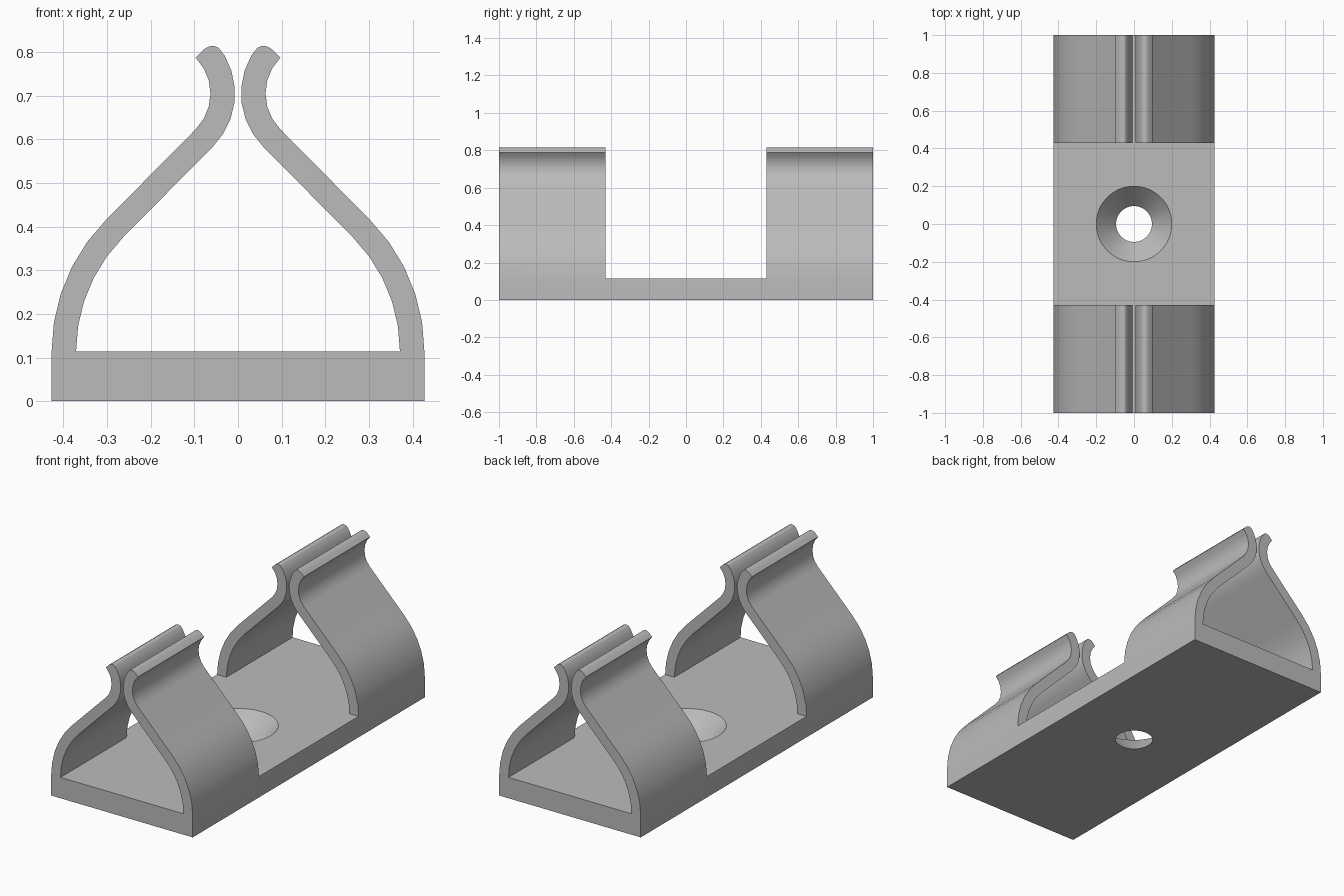
import bpy, bmesh
from math import sin, cos, radians

if "Cube" in bpy.data.objects:
    bpy.data.objects.remove(bpy.data.objects["Cube"])

HALF_W, BASE_H, WALL = 0.427, 0.114, 0.056
GAP_HALF, LIP_R, LIP_Z = 0.007, 0.116, 0.705
LIP_X = GAP_HALF + WALL + LIP_R

grey = bpy.data.materials.new("plain grey")
grey.use_nodes = True
grey.diffuse_color = (0.5, 0.5, 0.5, 1)
grey.node_tree.nodes["Principled BSDF"].inputs["Base Color"].default_value = (0.5, 0.5, 0.5, 1)


def arc(cx, cz, r, start, end, steps):
    angles = [radians(start + (end - start) * i / steps) for i in range(steps + 1)]
    return [(cx + r * cos(a), cz + r * sin(a)) for a in angles]


def new_object(name, bm):
    bmesh.ops.recalc_face_normals(bm, faces=bm.faces)
    mesh = bpy.data.meshes.new(name)
    bm.to_mesh(mesh)
    bm.free()
    mesh.materials.append(grey)
    obj = bpy.data.objects.new(name, mesh)
    bpy.context.collection.objects.link(obj)
    return obj


# Right half of the clip section: outer wall, curled lip, rounded tip, inner wall
half = [(HALF_W, 0)]
half += arc(0, BASE_H, HALF_W, 0, 45, 5)
half += arc(LIP_X, LIP_Z, LIP_R, 225, 135, 6)
half += [(0.077, 0.807), (0.066, 0.813), (0.056, 0.814), (0.045, 0.81), (0.036, 0.799)]
half += arc(LIP_X, LIP_Z, LIP_R + WALL, 150, 225, 6)
half += arc(0, BASE_H, HALF_W - WALL, 45, 0, 5)
section = half + [(-x, z) for x, z in reversed(half)]

# Extrude the section along the full length
bm = bmesh.new()
face = bm.faces.new([bm.verts.new((x, -1, z)) for x, z in section])
result = bmesh.ops.extrude_face_region(bm, geom=[face])
ends = [v for v in result["geom"] if isinstance(v, bmesh.types.BMVert)]
bmesh.ops.translate(bm, verts=ends, vec=(0, 2, 0))
clip = new_object("spring_clip", bm)

# Cutter for the open middle between the two pairs of arms
bm = bmesh.new()
bmesh.ops.create_cube(bm, size=1)
bmesh.ops.scale(bm, verts=bm.verts, vec=(1.2, 0.86, 1))
bmesh.ops.translate(bm, verts=bm.verts, vec=(0, 0, BASE_H + 0.5))
gap_cutter = new_object("middle_gap_cutter", bm)

# Cutter for the countersunk screw hole, slightly longer than the base is thick
SLOPE, OVER = (0.2 - 0.095) / BASE_H, 0.02
bm = bmesh.new()
bmesh.ops.create_cone(bm, cap_ends=True, segments=48, radius1=0.095 - SLOPE * OVER,
                      radius2=0.2 + SLOPE * OVER, depth=BASE_H + 2 * OVER)
bmesh.ops.translate(bm, verts=bm.verts, vec=(0, 0, BASE_H / 2))
hole_cutter = new_object("screw_hole_cutter", bm)

# Cut, bake the result and drop the cutters
cutters = [gap_cutter, hole_cutter]
for cutter in cutters:
    cutter.hide_render = True
    mod = clip.modifiers.new(cutter.name, "BOOLEAN")
    mod.operation, mod.solver, mod.object = "DIFFERENCE", "EXACT", cutter
bpy.context.view_layer.update()
baked = bpy.data.meshes.new_from_object(clip.evaluated_get(bpy.context.evaluated_depsgraph_get()))
clip.modifiers.clear()
clip.data = baked
for cutter in cutters:
    bpy.data.objects.remove(cutter)

# Smooth the curved walls, keep the corners crisp
for obj in bpy.context.selected_objects:
    obj.select_set(False)
clip.select_set(True)
bpy.context.view_layer.objects.active = clip
bpy.ops.object.shade_smooth_by_angle(angle=radians(30))
